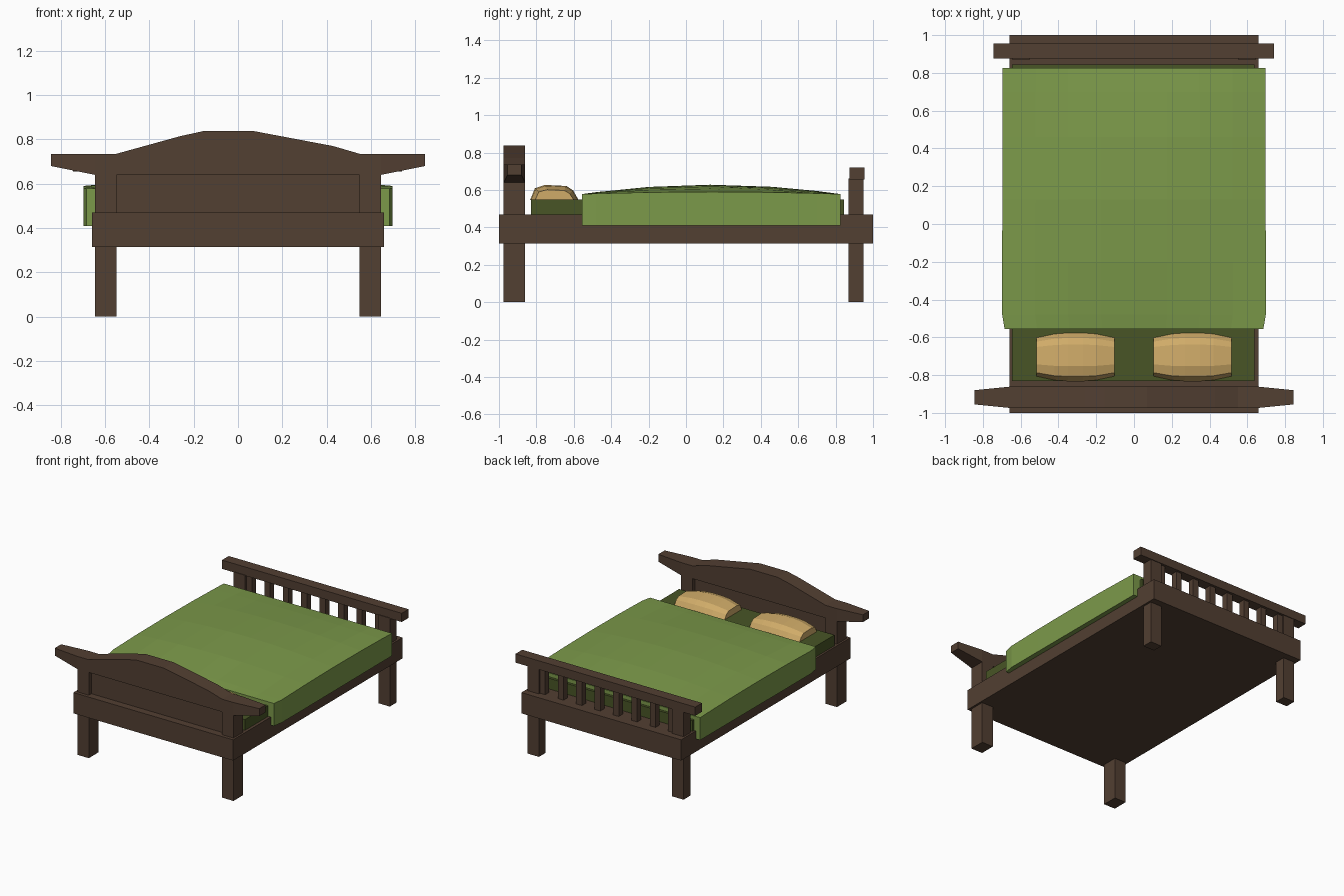
import bpy, bmesh

if "Cube" in bpy.data.objects:
    bpy.data.objects.remove(bpy.data.objects["Cube"])


def material(name, rgb):
    m = bpy.data.materials.new(name)
    m.diffuse_color = (*rgb, 1)
    m.use_nodes = True
    m.node_tree.nodes["Principled BSDF"].inputs["Base Color"].default_value = m.diffuse_color
    return m


WOOD = material("dark_wood", (0.085, 0.050, 0.032))
GREEN = material("blanket_green", (0.20, 0.32, 0.068))
DARK = material("mattress_green", (0.065, 0.090, 0.019))
TAN = material("pillow_tan", (0.63, 0.41, 0.14))


def finish(name, bm, mat):
    bmesh.ops.recalc_face_normals(bm, faces=bm.faces)
    me = bpy.data.meshes.new(name)
    bm.to_mesh(me)
    bm.free()
    me.materials.append(mat)
    ob = bpy.data.objects.new(name, me)
    bpy.context.collection.objects.link(ob)
    return ob


def box(name, x, y, z, mat=WOOD):
    bm = bmesh.new()
    bmesh.ops.create_cube(bm, size=1)
    for v in bm.verts:
        v.co = [(a + b) / 2 + c * (b - a) for (a, b), c in zip((x, y, z), v.co)]
    return finish(name, bm, mat)


def loft(name, rings, mat):
    """Skin a list of equal-length closed rings and cap both ends."""
    bm = bmesh.new()
    vs = [[bm.verts.new(p) for p in r] for r in rings]
    n = len(vs[0])
    for a, b in zip(vs, vs[1:]):
        for i in range(n):
            j = (i + 1) % n
            bm.faces.new((a[i], a[j], b[j], b[i]))
    bm.faces.new(vs[0])
    bm.faces.new(vs[-1])
    return finish(name, bm, mat)


# Bed frame and mattress
box("bed_frame", (-0.66, 0.66), (-1, 1), (0.315, 0.47))
box("mattress", (-0.645, 0.638), (-0.83, 0.845), (0.46, 0.55), DARK)

# Posts, which run through the frame as legs
for side, s in (("left", -1), ("right", 1)):
    x = sorted((0.55 * s, 0.645 * s))
    box(f"head_post_{side}", x, (-0.975, -0.86), (0, 0.645))
    box(f"foot_post_{side}", x, (0.87, 0.95), (0, 0.66))

# Headboard panel and arched top rail with tapered horns
box("headboard_panel", (-0.555, 0.555), (-0.945, -0.89), (0.46, 0.645))
arch = [(-0.845, 0.68, 0.735), (-0.645, 0.64, 0.735), (-0.55, 0.64, 0.735),
        (-0.26, 0.64, 0.815), (-0.155, 0.64, 0.838), (0.07, 0.64, 0.838),
        (0.43, 0.64, 0.77), (0.55, 0.64, 0.735), (0.645, 0.64, 0.735),
        (0.845, 0.68, 0.735)]
rings = []
for x, lo, hi in arch:
    y0, y1 = (-0.955, -0.88) if abs(x) > 0.8 else (-0.975, -0.86)
    rings.append([(x, y0, lo), (x, y1, lo), (x, y1, hi), (x, y0, hi)])
loft("headboard_top_rail", rings, WOOD)

# Footboard rail and slats
box("footboard_rail", (-0.745, 0.74), (0.875, 0.955), (0.655, 0.72))
for i in range(8):
    x = (i - 3.5) * 0.152
    box(f"footboard_slat_{i + 1}", (x - 0.024, x + 0.024), (0.888, 0.936), (0.46, 0.66))

# Blanket: bulged top, straight sides, slightly narrower at the head end
rings = []
for y, half in ((-0.555, 0.685), (-0.48, 0.698), (-0.2, 0.698), (0.13, 0.697),
                (0.46, 0.696), (0.7, 0.695), (0.825, 0.695)):
    t = 1 - ((y - 0.135) / 0.69) ** 2
    ring = [(half, y, 0.41), (-half, y, 0.41)]
    for k in range(-4, 5):
        u = k / 4
        ring.append((u * half, y, 0.578 + t * (0.012 + 0.038 * (1 - u * u))))
    rings.append(ring)
loft("blanket", rings, GREEN)

# Pillows: plump low-poly cushions, smaller at the two ends
profile = [(-0.130, 0.0), (-0.105, 0.062), (-0.05, 0.080), (0.065, 0.074),
           (0.100, 0.050), (0.128, 0.0)]
for side, cx in (("left", -0.31), ("right", 0.31)):
    rings = []
    for dx, sy, sz in ((-0.207, 0.80, 0.68), (-0.11, 0.96, 0.93), (-0.04, 1, 1),
                       (0.04, 1, 1), (0.11, 0.96, 0.93), (0.207, 0.80, 0.68)):
        rings.append([(cx + dx, -0.703 + py * sy, 0.547 + pz * sz) for py, pz in profile])
    loft(f"pillow_{side}", rings, TAN)
